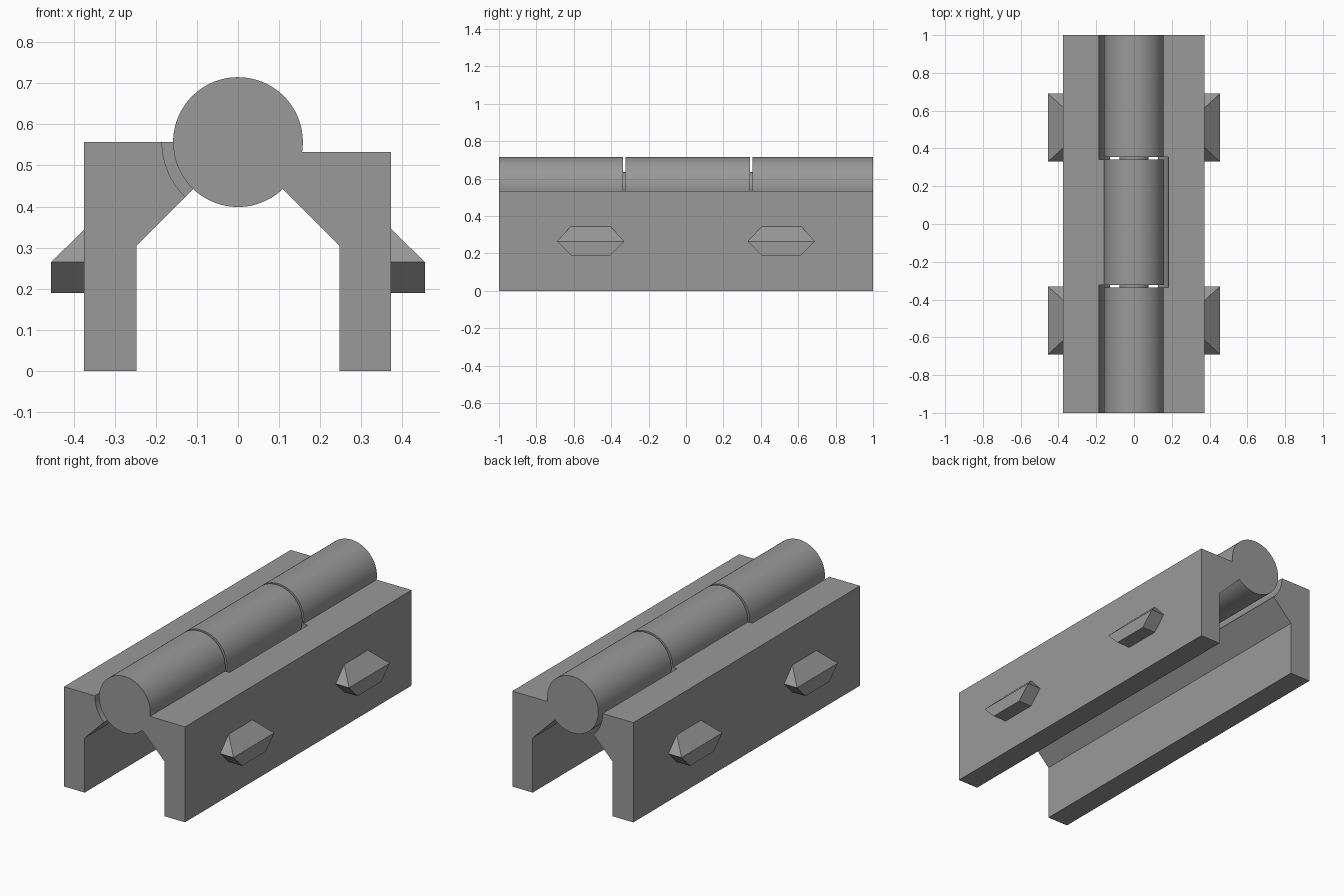
import bpy, bmesh, math
from mathutils import Vector

if "Cube" in bpy.data.objects:
    bpy.data.objects.remove(bpy.data.objects["Cube"])

CZ, R = 0.557, 0.158          # hinge axis height and knuckle radius
CLEAR, PIN_R = 0.185, 0.078   # clearance and pin radii

steel = bpy.data.materials.new("steel_grey")
steel.diffuse_color = (0.32, 0.32, 0.32, 1)
steel.use_nodes = True
steel.node_tree.nodes["Principled BSDF"].inputs["Base Color"].default_value = steel.diffuse_color


def finish(name, bm):
    bmesh.ops.recalc_face_normals(bm, faces=bm.faces)
    me = bpy.data.meshes.new(name)
    bm.to_mesh(me)
    bm.free()
    ob = bpy.data.objects.new(name, me)
    bpy.context.collection.objects.link(ob)
    me.materials.append(steel)
    return ob


def extrude_y(name, profile, y0, y1):
    bm = bmesh.new()
    face = bm.faces.new([bm.verts.new((x, y0, z)) for x, z in profile])
    ext = bmesh.ops.extrude_face_region(bm, geom=[face])
    moved = [v for v in ext["geom"] if isinstance(v, bmesh.types.BMVert)]
    bmesh.ops.translate(bm, vec=(0, y1 - y0, 0), verts=moved)
    return finish(name, bm)


def arc(r, a0, a1, n):
    return [(r * math.cos(a0 + (a1 - a0) * i / n),
             CZ + r * math.sin(a0 + (a1 - a0) * i / n)) for i in range(n + 1)]


def circle(r, n=96):
    return arc(r, 0, 2 * math.pi, n)[:-1]


def activate(ob):
    bpy.ops.object.select_all(action='DESELECT')
    bpy.context.view_layer.objects.active = ob
    ob.select_set(True)


def leaf(name, side, outer, top, cuts):
    # leg, sloped arm and knuckle in one profile, then clearance cuts
    a_top = math.asin((top - CZ) / R)
    low_x = 0.1092
    a_low = math.atan2(-low_x - 0.005, low_x) + 2 * math.pi
    prof = arc(R, a_top, a_low, 88)
    prof += [(0.247, 0.305), (0.247, 0), (outer, 0), (outer, top)]
    ob = extrude_y(name, [(side * x, z) for x, z in prof], -1, 1)
    for y0, y1 in cuts:
        cutter = extrude_y("clearance_cutter", circle(CLEAR), y0, y1)
        cutter.hide_render = True
        activate(ob)
        mod = ob.modifiers.new("clearance", 'BOOLEAN')
        mod.operation, mod.solver, mod.object = 'DIFFERENCE', 'EXACT', cutter
        bpy.ops.object.modifier_apply(modifier=mod.name)
        bpy.data.objects.remove(cutter)
    activate(ob)
    bpy.ops.object.shade_smooth_by_angle(angle=math.radians(25))


# Two interlocking leaves
leaf("right_leaf", 1, 0.373, 0.533, [(-0.337, 0.355)])
leaf("left_leaf", -1, 0.375, 0.557, [(-1.1, -0.323), (0.342, 1.1)])

# Pin seen in the gaps between knuckles
pin = extrude_y("hinge_pin", circle(PIN_R, 64), -0.345, 0.363)
activate(pin)
bpy.ops.object.shade_smooth_by_angle(angle=math.radians(25))


# Wedge-shaped catches on the outer walls
def catch(name, side, yc):
    wall, tip = 0.373, 0.455
    pts = [(x, y, z) for x in (wall, tip) for y, z in
           ((-0.18, 0.265), (0.18, 0.265), (-0.105, 0.19), (0.105, 0.19))]
    pts += [(wall, -0.105, 0.345), (wall, 0.105, 0.345)]
    bm = bmesh.new()
    for x, y, z in pts:
        bm.verts.new(Vector((side * x, yc + y, z)))
    bmesh.ops.convex_hull(bm, input=bm.verts)
    bmesh.ops.dissolve_limit(bm, angle_limit=0.02, verts=bm.verts, edges=bm.edges)
    finish(name, bm)


for side, s in ((1, "right"), (-1, "left")):
    for yc, e in ((-0.51, "front"), (0.51, "back")):
        catch(f"{s}_{e}_catch", side, yc)
